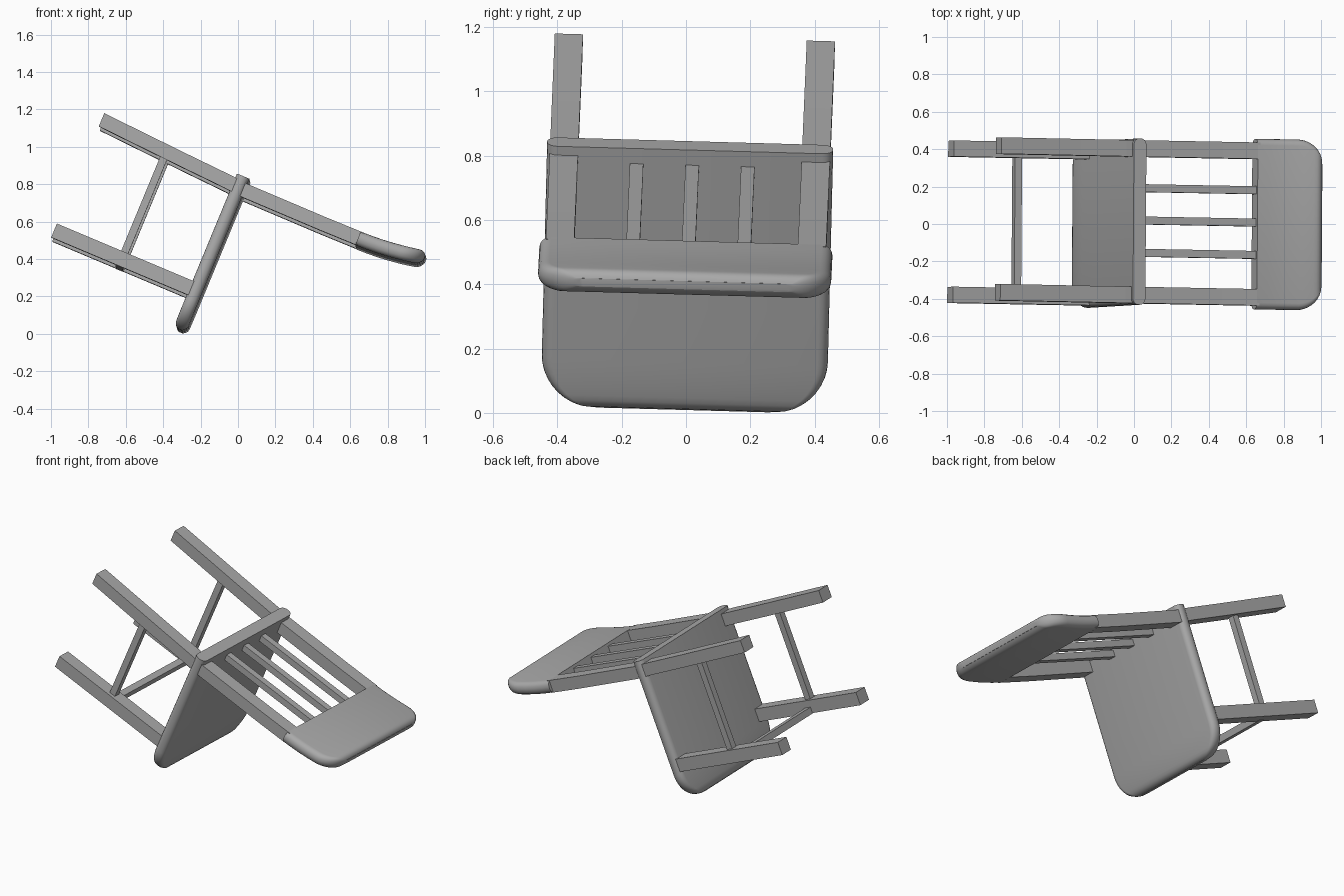
import bpy, bmesh, math
from mathutils import Vector, Matrix

if "Cube" in bpy.data.objects:
    bpy.data.objects.remove(bpy.data.objects["Cube"])

# Chair axes while it lies tipped over: front of seat, width, chair-up
tilt = math.radians(22.5)
V = Vector((0.007, 1, -0.028)).normalized()
W = Vector((math.cos(tilt), 0, -math.sin(tilt)))
W = (W - V * W.dot(V)).normalized()
U = V.cross(W)
POSE = Matrix.Translation((0, -0.01, 0)) @ Matrix((U, V, W)).transposed().to_4x4()

wood = bpy.data.materials.new("grey_wood")
wood.diffuse_color = (0.4, 0.4, 0.4, 1)
wood.use_nodes = True
wood.node_tree.nodes["Principled BSDF"].inputs["Base Color"].default_value = wood.diffuse_color


def loft(name, rings, smooth=False):
    """Skin a list of equal-length rings given as (u, v, w) and cap the ends."""
    bm = bmesh.new()
    rows = [[bm.verts.new(POSE @ Vector(p)) for p in ring] for ring in rings]
    n = len(rows[0])
    for a, b in zip(rows, rows[1:]):
        for i in range(n):
            j = (i + 1) % n
            bm.faces.new((a[i], a[j], b[j], b[i]))
    bm.faces.new(rows[0][::-1])
    bm.faces.new(rows[-1])
    bmesh.ops.recalc_face_normals(bm, faces=bm.faces)
    mesh = bpy.data.meshes.new(name)
    bm.to_mesh(mesh)
    bm.free()
    mesh.materials.append(wood)
    ob = bpy.data.objects.new(name, mesh)
    bpy.context.collection.objects.link(ob)
    if smooth:
        bpy.ops.object.select_all(action='DESELECT')
        ob.select_set(True)
        bpy.context.view_layer.objects.active = ob
        bpy.ops.object.shade_smooth_by_angle(angle=math.radians(35))
    return ob


def bar(name, path, v, du, dv):
    """Square post through (w, u) points."""
    corners = ((-1, -1), (1, -1), (1, 1), (-1, 1))
    return loft(name, [[(u + a * du / 2, v + b * dv / 2, w) for a, b in corners]
                       for w, u in path])


def box(name, u, v, w):
    """Block from (min, max) ranges."""
    return loft(name, [[(u[0], v[0], z), (u[1], v[0], z), (u[1], v[1], z), (u[0], v[1], z)]
                       for z in w])


def section(half, thick, rnd):
    """Rounded cross-section of a board as (across, through) points."""
    pts = []
    for cx, cy, start in ((1, 1, 0), (-1, 1, 90), (-1, -1, 180), (1, -1, 270)):
        for k in range(5):
            a = math.radians(start + 22.5 * k)
            pts.append((cx * (half - rnd) + rnd * math.cos(a),
                        cy * (thick - rnd) + rnd * math.sin(a)))
    return pts


def board(name, start, end, half, thick, corner, place):
    """Board with two rounded corners and a rounded far edge."""
    rows = [(start, half, thick)]
    for k in range(1, 4):
        rows.append((start + (end - corner - start) * k / 4, half, thick))
    for k in range(11):
        a = math.radians(9 * k)
        s = end - corner + corner * math.sin(a)
        h = half - corner + corner * math.cos(a)
        near = max(0, 1 - (end - s) / thick)
        rows.append((s, h, thick * max(0.35, math.sqrt(1 - near * near))))
    rings = []
    for s, h, t in rows:
        rings.append([place(s, x, y) for x, y in section(h, t, min(t, thick) * 0.9)])
    return loft(name, rings, True)


# Seat board
board("seat", -0.78, 0.105, 0.445, 0.036, 0.17,
      lambda s, x, y: (s, x, -0.29 + y))

# Curved back rest
board("back_rest", 0.405, 0.772, 0.456, 0.039, 0.13,
      lambda s, x, y: (-0.708 - 0.3 * (s - 0.4) ** 2 + y, x, s))

# Legs, back posts and side stretchers on both sides
POST = [(-1.105, -0.769), (-0.63, -0.738), (-0.36, -0.722),
        (-0.25, -0.712), (0.2, -0.708), (0.42, -0.709)]
for side, s in (("left", -1), ("right", 1)):
    bar("rear_post_" + side, POST, s * 0.392, 0.076, 0.088)
    bar("front_leg_" + side, [(-1.113, -0.125), (-0.31, -0.12)], s * 0.391, 0.08, 0.086)
    box("side_stretcher_" + side, (-0.72, -0.14),
        (s * 0.391 - 0.02, s * 0.391 + 0.02), (-0.74, -0.70))

# Cross stretcher between the front legs
box("front_stretcher", (-0.12, -0.08), (-0.37, 0.37), (-0.74, -0.70))

# Back slats
for i in (-1, 0, 1):
    y = 0.008 + i * 0.173
    box("back_slat", (-0.729, -0.689), (y - 0.021, y + 0.021), (-0.27, 0.42))
